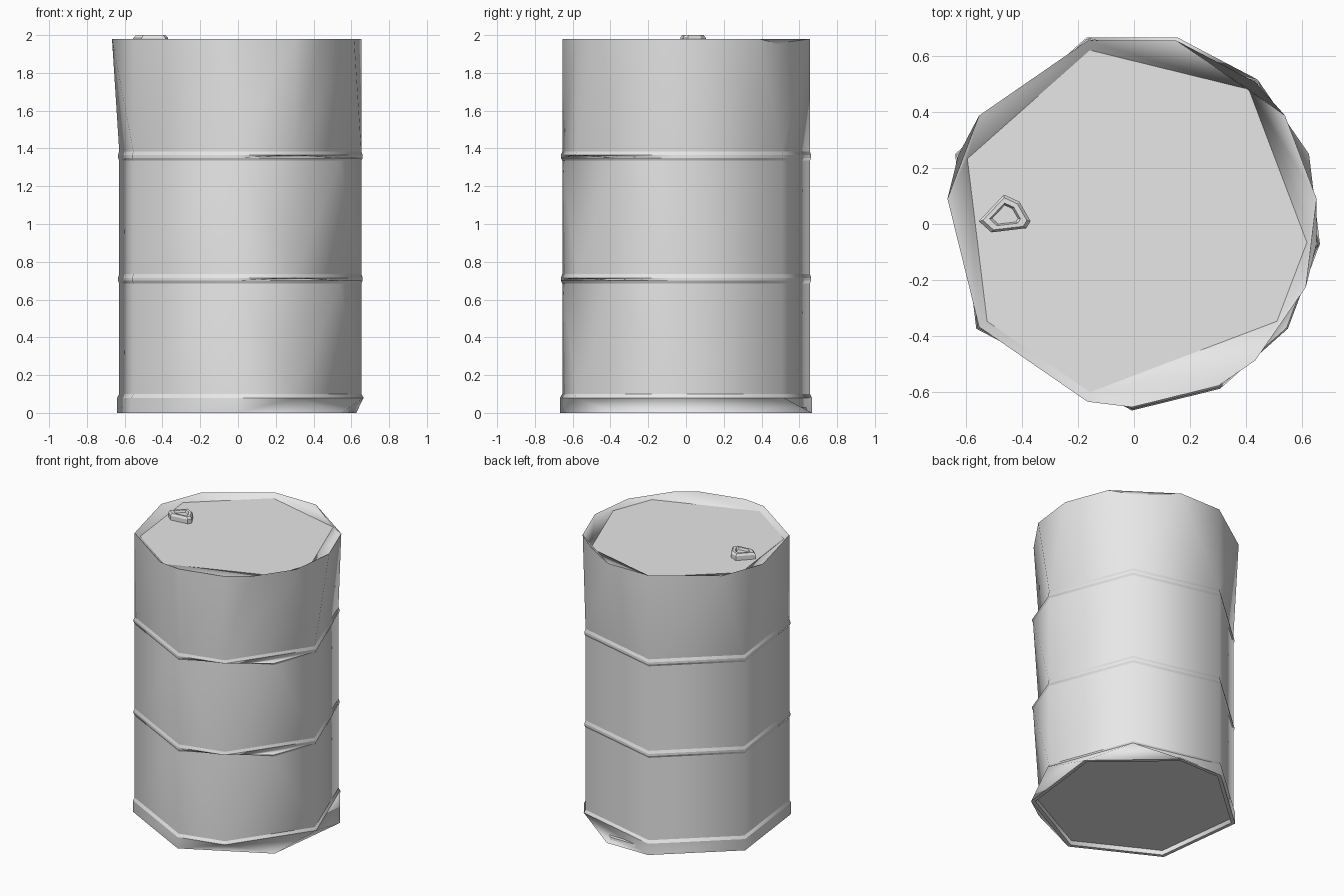
import bpy, bmesh, math

if "Cube" in bpy.data.objects:
    bpy.data.objects.remove(bpy.data.objects["Cube"])

SIDES = 26                 # full division the simplified rings pick their corners from
CX, CY = -0.007, 0.01
STEP = 2 * math.pi / SIDES

grey = bpy.data.materials.new("barrel_grey")
grey.diffuse_color = (0.8, 0.8, 0.8, 1)
grey.use_nodes = True
grey.node_tree.nodes["Principled BSDF"].inputs["Base Color"].default_value = grey.diffuse_color


def add_ring(bm, ids, r, z):
    """Ring of (index, vertex) pairs at chosen divisions of the circle."""
    out = []
    for i in sorted(ids):
        a = (i + 0.5) * STEP
        out.append((i, bm.verts.new((CX + r * math.cos(a), CY + r * math.sin(a), z))))
    return out


def zip_rings(bm, low, high):
    """Join two rings with different corner counts, lower ring first."""
    i = j = 0
    n, m = len(low), len(high)
    while i < n or j < m:
        a, b = low[i % n][1], high[j % m][1]
        ka = low[(i + 1) % n][0] + SIDES * ((i + 1) // n)
        kb = high[(j + 1) % m][0] + SIDES * ((j + 1) // m)
        if i < n and j < m and ka == kb:
            a2, b2 = low[(i + 1) % n][1], high[(j + 1) % m][1]
            if low[i % n][0] == high[j % m][0]:
                bm.faces.new((a, a2, b2, b))
            else:
                bm.faces.new((a, a2, b))
                bm.faces.new((a2, b2, b))
            i, j = i + 1, j + 1
        elif j >= m or (i < n and ka < kb):
            bm.faces.new((a, low[(i + 1) % n][1], b))
            i += 1
        else:
            bm.faces.new((a, high[(j + 1) % m][1], b))
            j += 1


def finish(bm, name, smooth):
    me = bpy.data.meshes.new(name)
    for f in bm.faces:
        f.smooth = smooth and len(f.verts) < 5
    bm.to_mesh(me)
    bm.free()
    me.materials.append(grey)
    ob = bpy.data.objects.new(name, me)
    bpy.context.collection.objects.link(ob)
    return ob


# Corner choices for each kind of ring
core = [3, 7, 11, 15, 19, 25]
foot = [1, 5, 7, 11, 15, 19, 23]
above = core + [21]            # lower edge of a wall section
below = core + [23]            # upper edge of a wall section
rim = [0, 2, 5, 7, 10, 12, 15, 18, 19, 21, 22, 24]
lid = [3, 7, 11, 15, 18, 23, 25]

# Barrel shell: recessed base, foot band, three walls, two ribs, rim and lid
profile = [(foot, 0.645, 0.03), (foot, 0.65, 0.0), (foot, 0.677, 0.0),
           (above, 0.677, 0.08), (above, 0.665, 0.1)]
for z in (0.685, 1.335):
    profile += [(below, 0.665, z), (below, 0.672, z + 0.015),
                (above, 0.672, z + 0.03), (above, 0.665, z + 0.05)]
profile += [(rim, 0.665, 1.98), (lid, 0.63, 1.955)]

bm = bmesh.new()
rings = [add_ring(bm, *p) for p in profile]
for lo, hi in zip(rings, rings[1:]):
    zip_rings(bm, lo, hi)
bm.faces.new([v for _, v in reversed(rings[0])])
bm.faces.new([v for _, v in rings[-1]])
# keep the hoop lines crisp, walls smooth
for e in bm.edges:
    if abs(e.verts[0].co.z - e.verts[1].co.z) < 1e-4:
        e.smooth = False
finish(bm, "barrel_shell", True)

# Filler cap: irregular low plug with a sunken top
base = [(-0.555, 0.01), (-0.51, -0.03), (-0.385, -0.015),
        (-0.37, 0.01), (-0.41, 0.08), (-0.465, 0.105)]
mx, my = -0.46, 0.03
bm = bmesh.new()
loops = []
for s, z in ((1, 1.955), (1, 1.985), (0.85, 2.0), (0.6, 2.0), (0.5, 1.985)):
    loops.append([bm.verts.new((mx + (x - mx) * s, my + (y - my) * s, z)) for x, y in base])
for lo, hi in zip(loops, loops[1:]):
    for k in range(len(base)):
        n = (k + 1) % len(base)
        bm.faces.new((lo[k], lo[n], hi[n], hi[k]))
bm.faces.new(loops[-1])
finish(bm, "filler_cap", False)
